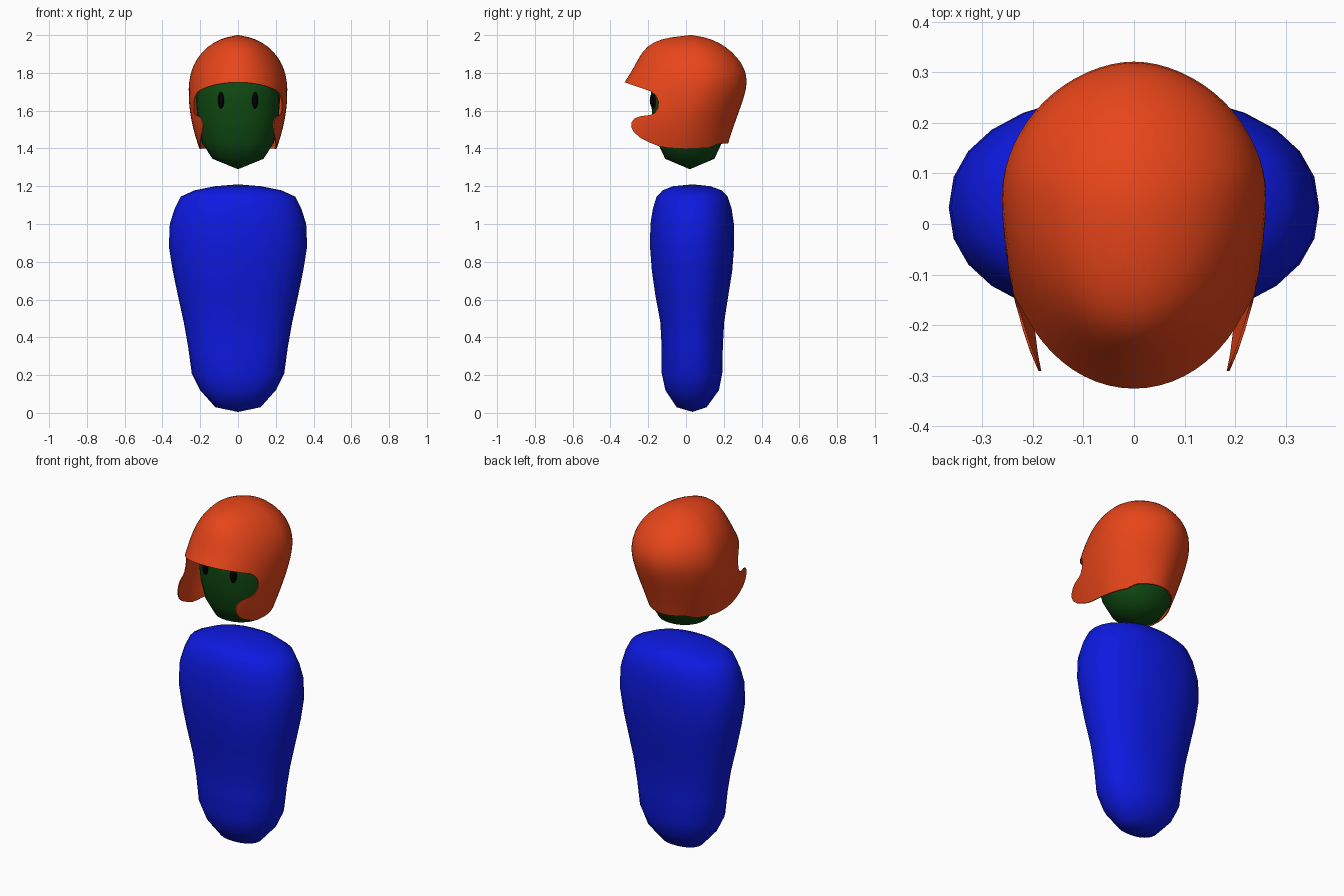
import bpy, bmesh, math

if "Cube" in bpy.data.objects:
    bpy.data.objects.remove(bpy.data.objects["Cube"])


def material(name, rgb):
    m = bpy.data.materials.new(name)
    m.diffuse_color = (*rgb, 1)
    m.use_nodes = True
    m.node_tree.nodes["Principled BSDF"].inputs["Base Color"].default_value = m.diffuse_color
    return m


def add_object(name, bm, mat=None):
    bmesh.ops.recalc_face_normals(bm, faces=bm.faces)
    me = bpy.data.meshes.new(name)
    bm.to_mesh(me)
    bm.free()
    ob = bpy.data.objects.new(name, me)
    bpy.context.collection.objects.link(ob)
    if mat:
        me.materials.append(mat)
    return ob


def activate(ob):
    bpy.ops.object.select_all(action='DESELECT')
    ob.select_set(True)
    bpy.context.view_layer.objects.active = ob


def smooth(ob, angle=50):
    activate(ob)
    bpy.ops.object.shade_smooth_by_angle(angle=math.radians(angle))


def loft(name, rings, segs, mat, top, bottom=None, widest=None, p_back=2.0, p_front=2.0):
    """Rings are (z, half width, front y, back y); top and bottom are (y, z) poles."""
    bm = bmesh.new()
    loops = []
    for z, w, yf, yb in rings:
        yc = (yf + yb) / 2 if widest is None else min(widest, yf + (yb - yf) * 0.62)
        loop = []
        for i in range(segs):
            a = 2 * math.pi * i / segs
            c, s = math.cos(a), math.sin(a)
            e = 2 / (p_back if s > 0 else p_front)
            r = yb - yc if s > 0 else yc - yf
            loop.append(bm.verts.new((w * math.copysign(abs(c) ** e, c),
                                      yc + r * math.copysign(abs(s) ** e, s), z)))
        loops.append(loop)
    for lo, hi in zip(loops, loops[1:]):
        for i in range(segs):
            j = (i + 1) % segs
            bm.faces.new((lo[i], lo[j], hi[j], hi[i]))
    for pole, loop in ((bottom, loops[0]), (top, loops[-1])):
        if pole:
            v = bm.verts.new((0, *pole))
            for i in range(segs):
                bm.faces.new((loop[i], loop[(i + 1) % segs], v))
    return add_object(name, bm, mat)


orange = material("orange", (0.8, 0.06, 0.01))
blue = material("blue", (0.004, 0.01, 0.75))
green = material("green", (0.005, 0.07, 0.006))
black = material("black", (0.0, 0.0, 0.0))

# Body
body = loft("body", [
    (0.03, 0.12, -0.05, 0.11), (0.12, 0.20, -0.11, 0.175), (0.21, 0.245, -0.13, 0.193),
    (0.35, 0.264, -0.13, 0.196), (0.48, 0.287, -0.137, 0.203), (0.62, 0.318, -0.163, 0.225),
    (0.75, 0.345, -0.182, 0.246), (0.88, 0.366, -0.192, 0.256), (1.0, 0.361, -0.19, 0.255),
    (1.08, 0.336, -0.177, 0.243), (1.145, 0.303, -0.157, 0.222), (1.178, 0.23, -0.125, 0.19),
    (1.2, 0.12, -0.07, 0.13)], 26, blue, (0.035, 1.21), (0.035, 0.005), p_back=2.2, p_front=2.2)
smooth(body)

# Head
head = loft("head", [
    (1.345, 0.135, -0.11, 0.15), (1.43, 0.19, -0.15, 0.19), (1.54, 0.213, -0.175, 0.21),
    (1.65, 0.222, -0.185, 0.22), (1.75, 0.22, -0.185, 0.225), (1.84, 0.185, -0.15, 0.19),
    (1.91, 0.11, -0.08, 0.12)], 28, green, (0.02, 1.94), (0.02, 1.29), p_back=2.1, p_front=2.1)
smooth(head)

# Eyes
for side, sx in (("left", 1), ("right", -1)):
    bpy.ops.mesh.primitive_uv_sphere_add(segments=16, ring_count=10, radius=1,
                                         location=(sx * 0.09, -0.168, 1.655))
    eye = bpy.context.object
    eye.name = side + "_eye"
    eye.scale = (0.017, 0.024, 0.044)
    eye.data.materials.append(black)
    smooth(eye)

# Helmet shell, closed at the front before cutting
helmet = loft("helmet", [
    (1.34, 0.187, -0.5, 0.2), (1.43, 0.217, -0.48, 0.225), (1.51, 0.241, -0.47, 0.251),
    (1.6, 0.258, -0.43, 0.284), (1.68, 0.263, -0.375, 0.312), (1.75, 0.263, -0.327, 0.327),
    (1.82, 0.247, -0.283, 0.315), (1.88, 0.217, -0.252, 0.276), (1.94, 0.164, -0.212, 0.213),
    (1.98, 0.095, -0.14, 0.135)], 32, orange, (0.03, 2.004), widest=0.07, p_back=1.85)

# Side outline of the face opening and lower edge, with cheek guards
outline = [(-0.7, 1.88), (-0.325, 1.75), (-0.185, 1.702), (-0.16, 1.68), (-0.146, 1.65),
           (-0.148, 1.615), (-0.165, 1.588), (-0.19, 1.577), (-0.24, 1.571), (-0.27, 1.56),
           (-0.288, 1.54), (-0.29, 1.515), (-0.275, 1.485), (-0.24, 1.455), (-0.19, 1.43),
           (-0.14, 1.41), (-0.09, 1.402), (0.0, 1.398), (0.12, 1.403), (0.17, 1.424),
           (0.4, 1.432), (0.4, 1.2), (-0.7, 1.2)]
bm = bmesh.new()
face = bm.faces.new([bm.verts.new((-0.5, y, z)) for y, z in outline])
ext = bmesh.ops.extrude_face_region(bm, geom=[face], use_keep_orig=True)
bmesh.ops.translate(bm, vec=(1, 0, 0),
                    verts=[g for g in ext["geom"] if isinstance(g, bmesh.types.BMVert)])
cutter = add_object("opening_cutter", bm)
cutter.hide_render = True

helmet.modifiers.new("round", 'SUBSURF').levels = 1
shell = helmet.modifiers.new("shell", 'SOLIDIFY')
shell.thickness, shell.offset = 0.005, -1
cut = helmet.modifiers.new("opening", 'BOOLEAN')
cut.operation, cut.object, cut.solver = 'DIFFERENCE', cutter, 'EXACT'
activate(helmet)
bpy.ops.object.convert(target='MESH')
bpy.data.objects.remove(cutter)
smooth(helmet, 40)
